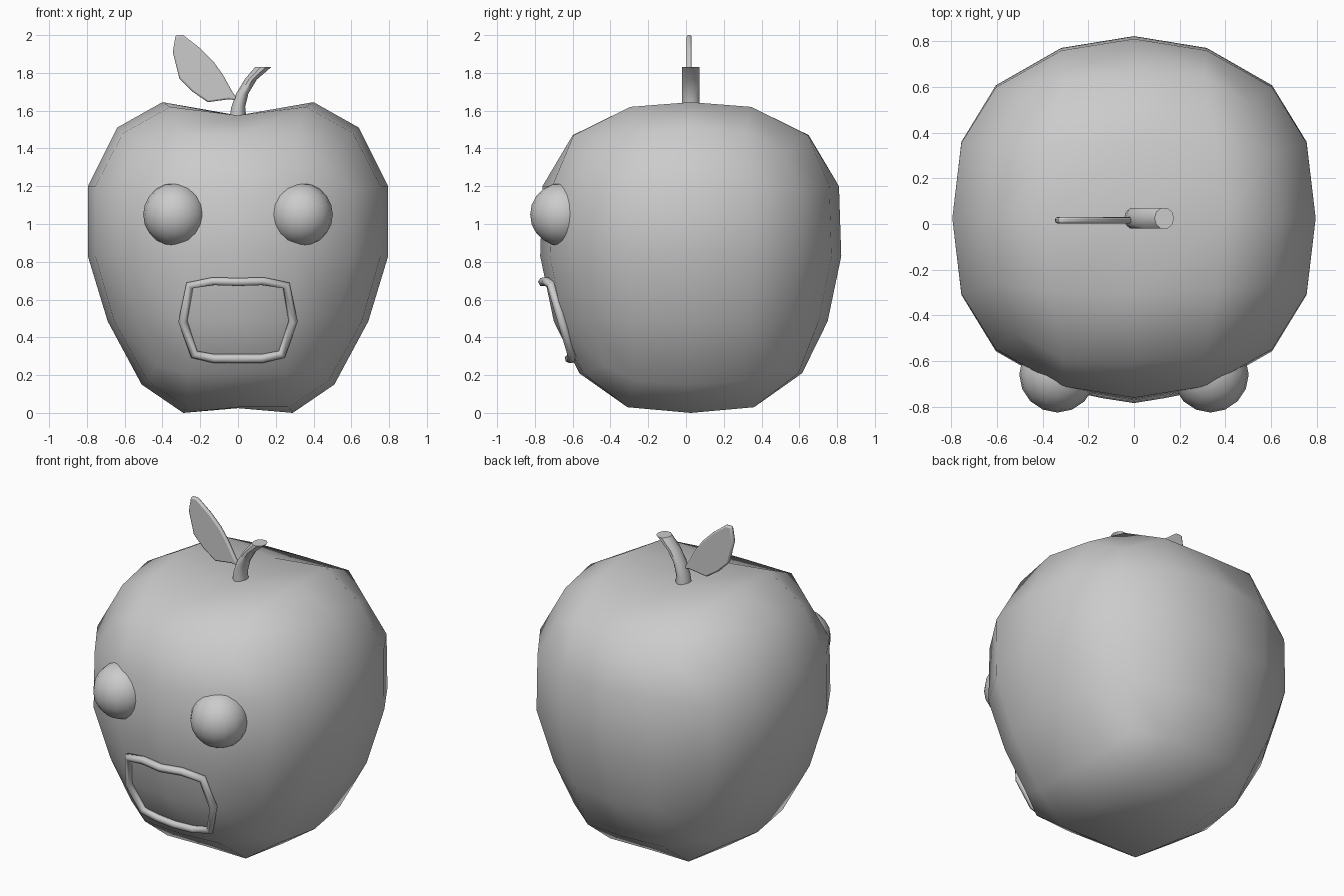
import bpy, bmesh, math
from mathutils import Vector
from mathutils.bvhtree import BVHTree

if "Cube" in bpy.data.objects:
    bpy.data.objects.remove(bpy.data.objects["Cube"])

CY = 0.025  # depth centre of the fruit


def finish(name, bm, angle=None):
    bmesh.ops.recalc_face_normals(bm, faces=bm.faces)
    me = bpy.data.meshes.new(name)
    bm.to_mesh(me)
    bm.free()
    ob = bpy.data.objects.new(name, me)
    bpy.context.collection.objects.link(ob)
    bpy.ops.object.select_all(action='DESELECT')
    ob.select_set(True)
    bpy.context.view_layer.objects.active = ob
    if angle is None:
        bpy.ops.object.shade_smooth()
    else:
        bpy.ops.object.shade_smooth_by_angle(angle=math.radians(angle))
    return ob


# Body: 4x4x4 cube grid reshaped into an apple (one quadrant, mirrored by sign)
TOP = {(0, 0): (0, 0, 1.57), (1, 0): (.40, 0, 1.645), (2, 0): (.64, 0, 1.51),
       (0, 1): (0, .33, 1.575), (1, 1): (.36, .32, 1.62), (2, 1): (.61, .29, 1.48),
       (0, 2): (0, .625, 1.47), (1, 2): (.31, .62, 1.47), (2, 2): (.52, .50, 1.38)}
BOTTOM = {(0, 0): (0, 0, .025), (1, 0): (.29, 0, .0), (2, 0): (.51, 0, .15),
          (0, 1): (0, .33, .03), (1, 1): (.27, .335, .03), (2, 1): (.48, .29, .17),
          (0, 2): (0, .59, .21), (1, 2): (.26, .57, .21), (2, 2): (.43, .46, .25)}
OUTLINE = {(2, 0): (1, 0), (2, 1): (.95, .42), (2, 2): (.76, .73),
           (1, 2): (.40, .935), (0, 2): (0, 1)}
LAYERS = {-1: (.69, .725, .485), 0: (.795, .797, .83), 1: (.795, .785, 1.2)}

bm = bmesh.new()
bmesh.ops.create_cube(bm, size=4)
bmesh.ops.subdivide_edges(bm, edges=bm.edges[:], cuts=3, use_grid_fill=True)
for v in bm.verts:
    i, j, k = (round(c) for c in v.co)
    key = (abs(i), abs(j))
    if abs(k) == 2:
        x, y, z = (TOP if k > 0 else BOTTOM)[key]
    else:
        rx, ry, z = LAYERS[k]
        ox, oy = OUTLINE[key]
        x, y = ox * rx, oy * ry
        if key == (2, 2):
            z -= .03 * k
    v.co = (math.copysign(x, i), math.copysign(y, j) + CY, z)
bm.normal_update()
surface = BVHTree.FromBMesh(bm)
finish("apple_body", bm)

# Eyes
for side, name in ((-1, "left_eye"), (1, "right_eye")):
    bm = bmesh.new()
    bmesh.ops.create_uvsphere(bm, u_segments=16, v_segments=10, radius=.167)
    bmesh.ops.translate(bm, verts=bm.verts, vec=(side * .335, -.658, 1.05))
    finish(name, bm)

# Lips: tube laid on the front of the body
half = [(.13, .697), (.255, .675), (.292, .485), (.232, .31), (.125, .287)]
loop = [(0, .693)] + half + [(0, .287)] + [(-x, z) for x, z in reversed(half)]
cu = bpy.data.curves.new("lips", 'CURVE')
cu.dimensions = '3D'
cu.bevel_depth = .024
cu.bevel_resolution = 1
sp = cu.splines.new('POLY')
sp.points.add(len(loop) - 1)
sp.use_cyclic_u = True
for p, (x, z) in zip(sp.points, loop):
    hit = surface.ray_cast(Vector((x, -3, z)), Vector((0, 1, 0)))[0]
    p.co = (x, hit.y - .016, z, 1)
lips = bpy.data.objects.new("lips", cu)
bpy.context.collection.objects.link(lips)
bpy.ops.object.select_all(action='DESELECT')
lips.select_set(True)
bpy.context.view_layer.objects.active = lips
bpy.ops.object.convert(target='MESH')
bpy.ops.object.shade_smooth()

# Stem: stacked elliptical rings (left x, right x, z)
bm = bmesh.new()
rings = []
for x0, x1, z in ((-.047, .045, 1.55), (-.035, .038, 1.62), (-.01, .055, 1.69),
                  (.035, .10, 1.765), (.09, .175, 1.83)):
    rings.append([bm.verts.new(((x0 + x1) / 2 + (x1 - x0) / 2 * math.cos(a),
                                CY + .048 * math.sin(a), z))
                  for a in (math.tau * n / 10 for n in range(10))])
for a, b in zip(rings, rings[1:]):
    for n in range(10):
        m = (n + 1) % 10
        bm.faces.new((a[n], a[m], b[m], b[n]))
bm.faces.new(rings[0])
bm.faces.new(rings[-1])
finish("stem", bm, 50)

# Leaf: flat outline with a little thickness
outline = [(0, 1.655), (-.03, 1.70), (-.08, 1.79), (-.13, 1.86), (-.20, 1.93), (-.29, 2.0),
           (-.33, 2.0), (-.345, 1.91), (-.31, 1.77), (-.24, 1.70), (-.16, 1.645), (-.05, 1.66)]
bm = bmesh.new()
face = bm.faces.new([bm.verts.new((x, .003, z)) for x, z in outline])
ext = bmesh.ops.extrude_face_region(bm, geom=[face])
bmesh.ops.translate(bm, vec=(0, .027, 0),
                    verts=[g for g in ext["geom"] if isinstance(g, bmesh.types.BMVert)])
leaf = finish("leaf", bm, 40)
bev = leaf.modifiers.new("soft_rim", 'BEVEL')
bev.width = .009
bev.segments = 2
bev.angle_limit = math.radians(60)
